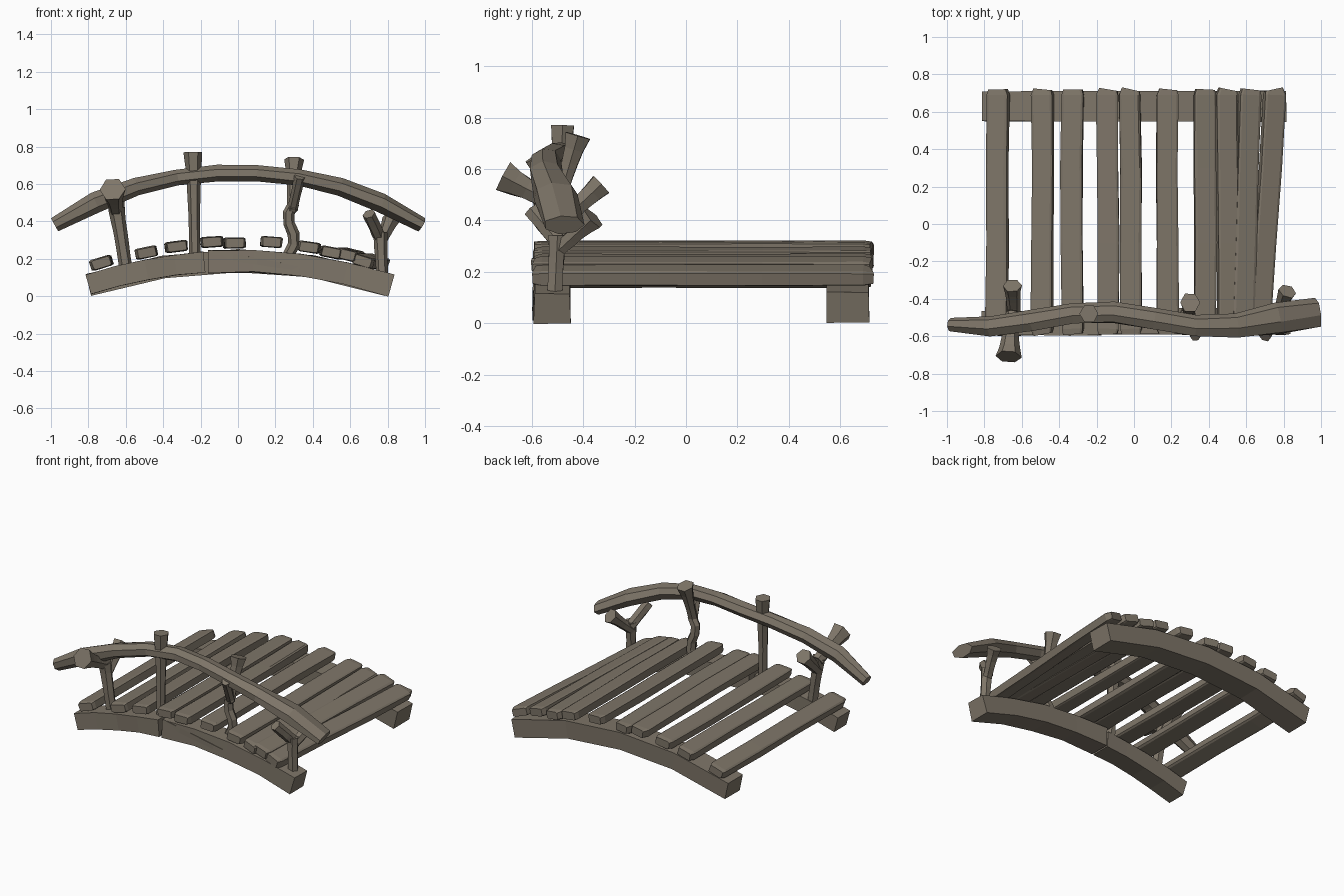
import bpy, bmesh, math, random
from mathutils import Vector

random.seed(4)
default_cube = bpy.data.objects.get("Cube")
if default_cube:
    bpy.data.objects.remove(default_cube, do_unlink=True)

wood = bpy.data.materials.new("weathered_wood")
wood.use_nodes = True
wood_colour = (.21, .18, .14, 1)
wood.diffuse_color = wood_colour
wood.node_tree.nodes["Principled BSDF"].inputs["Base Color"].default_value = wood_colour

WORLD_UP = Vector((0, 0, 1))
WORLD_RIGHT = Vector((1, 0, 0))


def polygon(sides):
    angles = [math.tau * (i + .5) / sides for i in range(sides)]
    return [(math.cos(a), math.sin(a)) for a in angles]


def rectangle(chamfer):
    """Unit square section whose corners are cut back by the chamfer."""
    corners = [(1, 1), (-1, 1), (-1, -1), (1, -1)]
    if not chamfer:
        return corners
    c = 1 - chamfer
    section = []
    for i, (u, v) in enumerate(corners):
        pair = [(u, v * c), (u * c, v)]
        section += pair if i % 2 == 0 else pair[::-1]
    return section


def sweep(bm, stations, section, up, jitter):
    """Skin a section along stations of (centre, half_width, half_height)."""
    centres = [station[0] for station in stations]
    last = len(centres) - 1
    rings = []
    for i, (centre, width, height) in enumerate(stations):
        along = (centres[min(i + 1, last)] - centres[max(i - 1, 0)]).normalized()
        side = along.cross(up).normalized()
        top = side.cross(along)
        ring = []
        for u, v in section:
            across = side * u * width * random.uniform(1 - jitter, 1 + jitter)
            rise = top * v * height * random.uniform(1 - jitter, 1 + jitter)
            ring.append(bm.verts.new(centre + across + rise))
        rings.append(ring)
    for ring, following in zip(rings, rings[1:]):
        for k in range(len(section)):
            bm.faces.new((ring[k - 1], ring[k], following[k], following[k - 1]))
    bm.faces.new(rings[0])
    bm.faces.new(rings[-1])


def build(name, runs, section, up=WORLD_UP, jitter=.05):
    """Make one flat-shaded object from one or more swept runs."""
    bm = bmesh.new()
    for stations in runs:
        sweep(bm, stations, section, up, jitter)
    bmesh.ops.recalc_face_normals(bm, faces=bm.faces)
    mesh = bpy.data.meshes.new(name)
    bm.to_mesh(mesh)
    bm.free()
    mesh.materials.append(wood)
    bpy.context.collection.objects.link(bpy.data.objects.new(name, mesh))


def spread(start, end, count):
    return [start + (end - start) * i / (count - 1) for i in range(count)]


def arch(x):
    """Height of the support beams' centre line."""
    return .19 - .2 * x * x


# Arched support beams: the front one is snapped in two
def beam(name, start, end, y, half_width, half_height):
    stations = [(Vector((x, y, arch(x))), half_width, half_height) for x in spread(start, end, 5)]
    build(name, [stations], rectangle(0))


beam("back_beam", -.8, .8, .63, .08, .06)
beam("front_beam_right", -.8, -.18, -.53, .065, .055)
beam("front_beam_left", -.16, .82, -.52, .07, .06)

# Deck planks follow the arch, tilting with its slope; the last ones are skewed
plank_centres = [-.73, -.49, -.33, -.14, -.02, .18, .38, .5, .62, .75]
for number, x in enumerate(plank_centres, start=1):
    skew = max(0, x - .5) * .25
    tilt = Vector((math.sin(.4 * x), 0, math.cos(.4 * x)))
    lift = .1 + random.uniform(-.01, .01)
    stations = []
    for y in (-.59, -.56, -.1, .3, .69, .72):
        taper = .85 if y in (-.59, .72) else 1
        shift = skew * min(0, y - .7) + random.uniform(-.004, .004)
        centre = Vector((x + shift, y, arch(x) + lift))
        stations.append((centre, .057 * taper, .029 * taper))
    build(f"plank_{number}", [stations], rectangle(.2), tilt)

# Crooked log handrail, swaying sideways and thickening toward its left end
rail = []
rail_xs = spread(-.98, .98, 10)
for x in rail_xs:
    sway = .04 * math.cos(5 * (x + .2))
    centre = Vector((x, sway - .51, .66 - .29 * abs(x) ** 2.2))
    taper = .65 if x in (rail_xs[0], rail_xs[-1]) else 1
    swell = .07 * max(0, x) ** 3
    rail.append((centre, (.058 + swell) * taper, (.043 + .02 * x * x) * taper))
build("handrail", [rail], polygon(7), jitter=.08)


# Branch posts: limbs that flare toward a cut end, with an optional zigzag
def limb(start, end, base, tip, kink=0):
    start, end = Vector(start), Vector(end)
    stations = []
    for t in spread(0, 1, 6):
        bend = WORLD_RIGHT * kink * math.sin(math.tau * t)
        radius = base + (tip - base) * t ** 3
        stations.append((start.lerp(end, t) + bend, radius, radius))
    return stations


def post(name, *limbs):
    build(name, limbs, polygon(6), WORLD_RIGHT)


post("forked_post_right",
     limb((-.6, -.5, .16), (-.65, -.5, .47), .035, .045),
     limb((-.65, -.48, .45), (-.67, -.71, .57), .04, .07),
     limb((-.64, -.5, .38), (-.65, -.33, .54), .035, .05))
post("straight_post",
     limb((-.23, -.5, .2), (-.24, -.48, .77), .03, .05))
post("crooked_post",
     limb((.27, -.48, .22), (.3, -.49, .5), .032, .03, .025),
     limb((.29, -.5, .46), (.3, -.42, .73), .03, .055),
     limb((.29, -.49, .46), (.33, -.6, .64), .028, .03))
post("forked_post_left",
     limb((.77, -.51, .12), (.76, -.5, .34), .033, .04),
     limb((.76, -.49, .31), (.7, -.6, .44), .035, .035),
     limb((.76, -.5, .28), (.82, -.36, .41), .032, .05))

# Splinter torn along the snapped beam
build("beam_splinter", [limb((-.15, -.57, .23), (.48, -.58, .12), .025, .01)], polygon(4))
